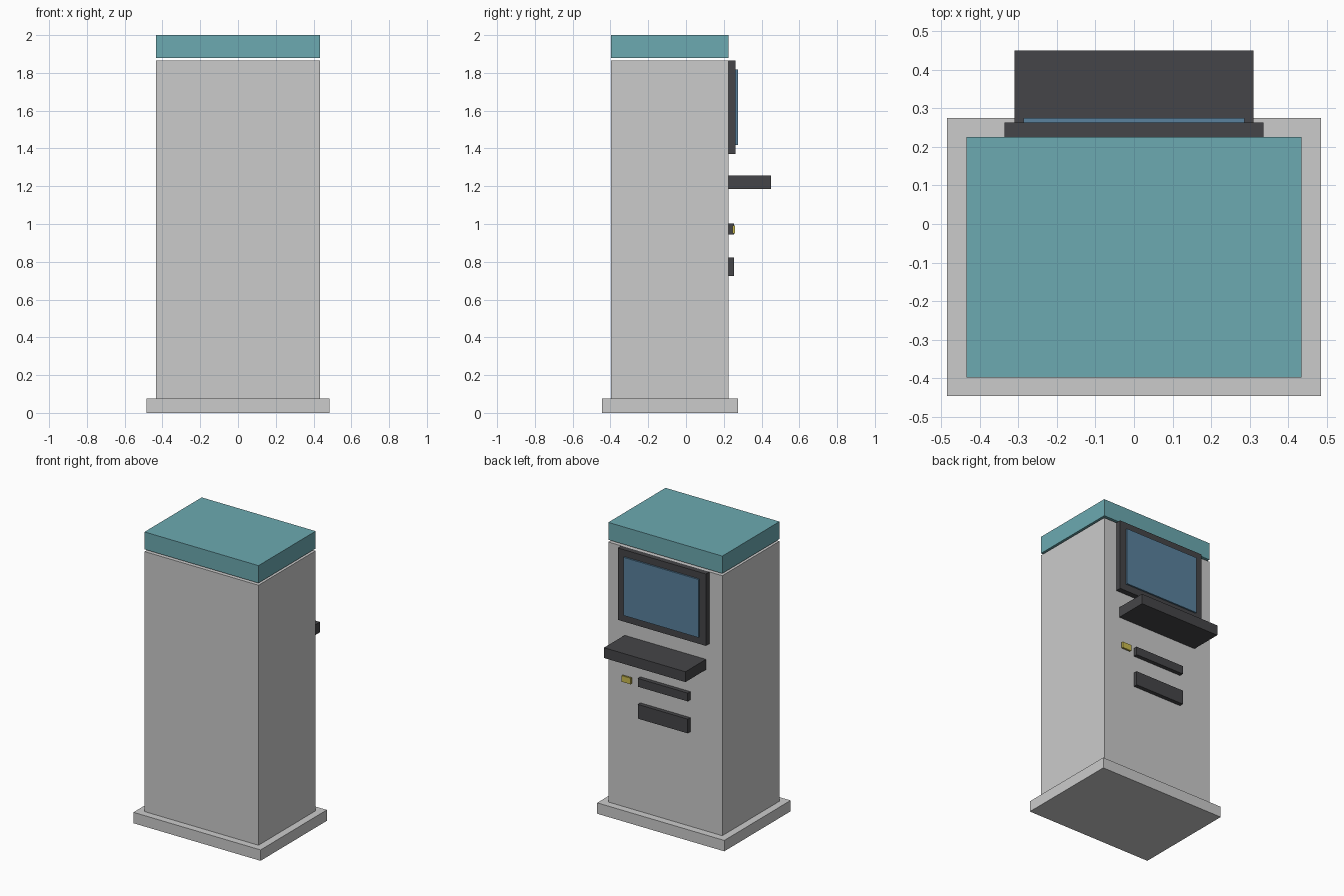
import bpy

if "Cube" in bpy.data.objects:
    bpy.data.objects.remove(bpy.data.objects["Cube"])


def material(name, color):
    m = bpy.data.materials.new(name)
    m.diffuse_color = (*color, 1)
    m.use_nodes = True
    m.node_tree.nodes["Principled BSDF"].inputs["Base Color"].default_value = m.diffuse_color
    return m


def box(name, x, y, z, mat=None):
    """Box spanning the given (min, max) range on each axis."""
    bpy.ops.mesh.primitive_cube_add(size=1, location=[sum(r) / 2 for r in (x, y, z)])
    ob = bpy.context.object
    ob.name = name
    ob.scale = [r[1] - r[0] for r in (x, y, z)]
    bpy.ops.object.transform_apply(location=False, rotation=False, scale=True)
    if mat:
        ob.data.materials.append(mat)
    return ob


teal = material("teal", (0.15, 0.40, 0.44))
dark = material("dark", (0.06, 0.06, 0.065))
blue = material("screen_blue", (0.10, 0.22, 0.34))
yellow = material("yellow", (0.60, 0.50, 0.08))

BACK, FACE = -0.397, 0.225  # cabinet depth; the fittings sit on FACE

# Cabinet: plinth, body and floating top sign
box("plinth", (-0.484, 0.484), (-0.446, 0.275), (0, 0.075))
box("cabinet_body", (-0.434, 0.434), (BACK, FACE), (0.075, 1.865))
box("top_sign", (-0.434, 0.434), (BACK, FACE), (1.88, 2.0), teal)

# Display
box("screen_bezel", (-0.335, 0.335), (FACE, 0.263), (1.37, 1.865), dark)
box("screen", (-0.286, 0.286), (0.255, 0.274), (1.418, 1.818), blue)

# Keyboard shelf and slots
box("keyboard_shelf", (-0.31, 0.31), (FACE, 0.449), (1.185, 1.256), dark)
box("card_slot", (-0.19, 0.19), (FACE, 0.253), (0.945, 1.002), dark)
box("cash_slot", (-0.19, 0.19), (FACE, 0.253), (0.725, 0.823), dark)

# Small indicator beside the card slot
box("indicator_light", (0.24, 0.31), (0.247, 0.26), (0.95, 0.992), yellow)
